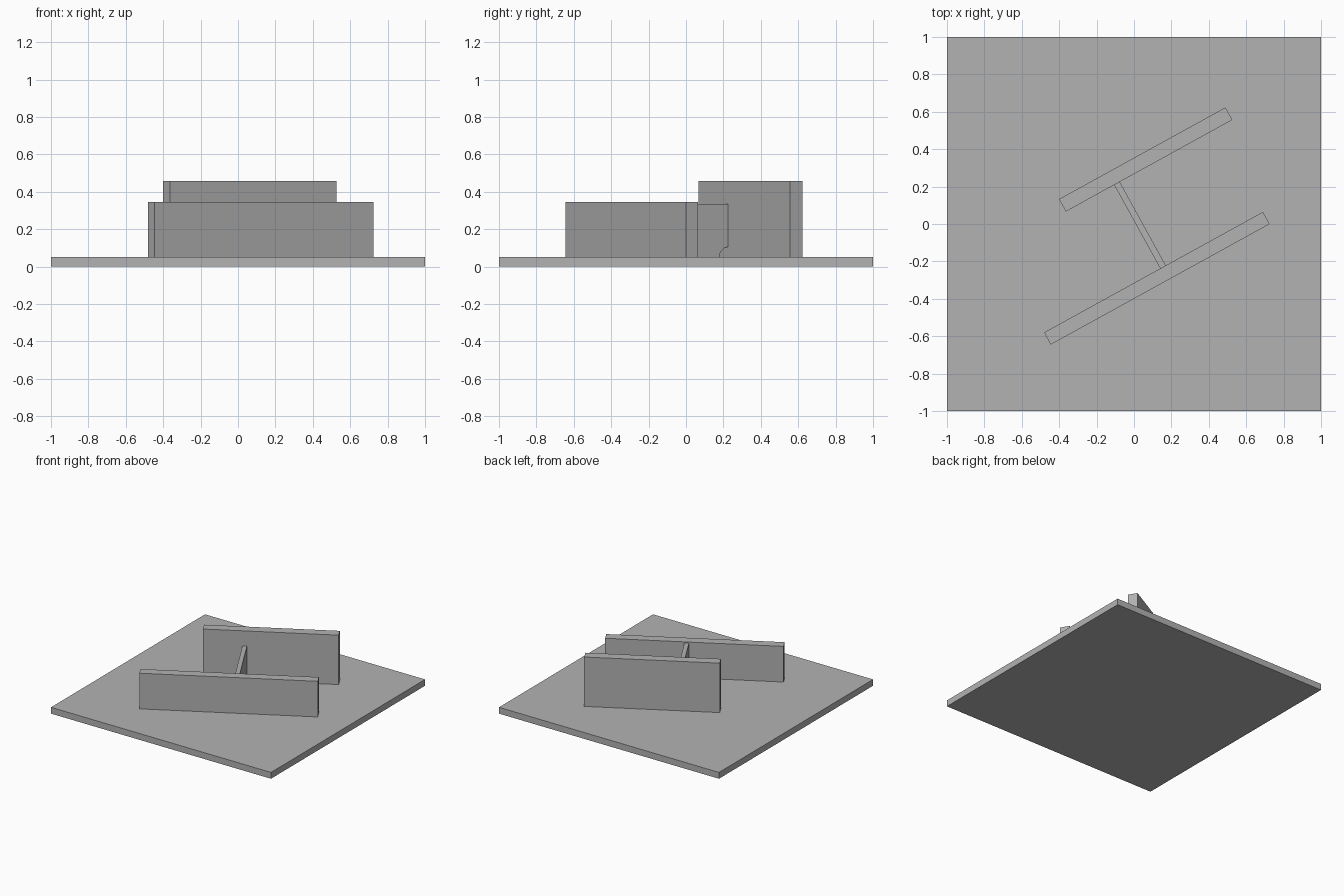
import bpy, bmesh, math
from mathutils import Matrix

old = bpy.data.objects.get("Cube")
if old:
    bpy.data.objects.remove(old, do_unlink=True)

GREY = (0.45, 0.45, 0.45, 1)
steel = bpy.data.materials.new("plain grey")
steel.use_nodes = True
steel.diffuse_color = GREY
steel.node_tree.nodes["Principled BSDF"].inputs["Base Color"].default_value = GREY

BASE_TOP = 0.052
TURN = Matrix.Rotation(math.radians(28.85), 4, "Z")


def finish(name, bm, turn):
    """Turn the mesh into an object, optionally rotated with the upright plates."""
    if turn:
        bm.transform(TURN)
    bmesh.ops.recalc_face_normals(bm, faces=bm.faces)
    mesh = bpy.data.meshes.new(name)
    bm.to_mesh(mesh)
    bm.free()
    mesh.materials.append(steel)
    obj = bpy.data.objects.new(name, mesh)
    bpy.context.collection.objects.link(obj)
    return obj


def plate(name, size, centre, bottom, turn=True):
    bm = bmesh.new()
    place = Matrix.Translation((centre[0], centre[1], bottom + size[2] / 2))
    bmesh.ops.create_cube(bm, size=1, matrix=place @ Matrix.Diagonal((*size, 1)))
    return finish(name, bm, turn)


# Square base and the two long upright plates
plate("base_plate", (2, 2, BASE_TOP), (0, 0), 0, turn=False)
plate("front_plate", (1.336, 0.074, 0.345 - BASE_TOP), (-0.033, -0.313), BASE_TOP)
plate("back_plate", (1.016, 0.076, 0.458 - BASE_TOP), (0.221, 0.272), BASE_TOP)

# Cross stiffener with a rounded notch in both lower corners
FRONT, BACK, TOP, RADIUS, THICK = -0.276, 0.234, 0.335, 0.052, 0.034
arc = [(RADIUS * math.cos(a), RADIUS * math.sin(a))
       for a in (math.pi / 2 * i / 12 for i in range(13))]
profile = [(FRONT + c, BASE_TOP + s) for c, s in arc]
profile += [(FRONT, TOP), (BACK, TOP)]
profile += [(BACK - c, BASE_TOP + s) for c, s in reversed(arc)]

bm = bmesh.new()
left_x = 0.025 - THICK / 2
face = bm.faces.new([bm.verts.new((left_x, y, z)) for y, z in profile])
grown = bmesh.ops.extrude_face_region(bm, geom=[face])["geom"]
bmesh.ops.translate(bm, vec=(THICK, 0, 0),
                    verts=[v for v in grown if isinstance(v, bmesh.types.BMVert)])
finish("cross_stiffener", bm, True)
